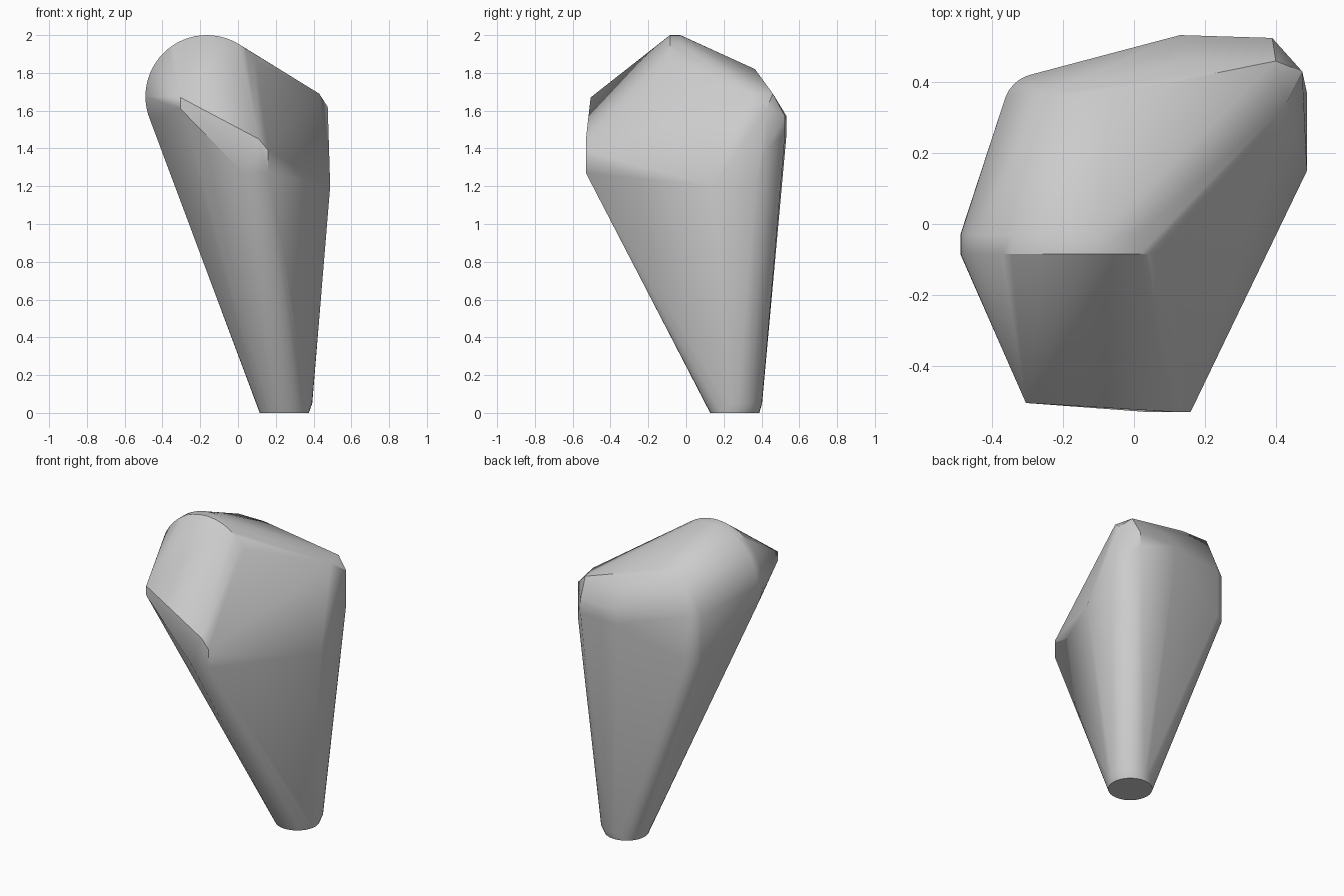
import bpy
import bmesh
from math import sin, cos, tau, radians

# Remove only the default object
default_cube = bpy.data.objects.get("Cube")
if default_cube:
    bpy.data.objects.remove(default_cube, do_unlink=True)

# Single plain grey
grey = bpy.data.materials.new("plain_grey")
grey.use_nodes = True
grey.diffuse_color = (0.6, 0.6, 0.6, 1)
shader = next(n for n in grey.node_tree.nodes if n.type == "BSDF_PRINCIPLED")
shader.inputs["Base Color"].default_value = (0.6, 0.6, 0.6, 1)
shader.inputs["Roughness"].default_value = 0.6


def flat_ring(x, y, z, radius, sides=32):
    """Horizontal circle of points."""
    return [(x + radius * cos(tau * i / sides), y + radius * sin(tau * i / sides), z)
            for i in range(sides)]


def upright_ring(x, y, z, radius, sides=64):
    """Circle of points facing the front."""
    return [(x + radius * cos(tau * i / sides), y, z + radius * sin(tau * i / sides))
            for i in range(sides)]


def wrapped_shell(name, points, material):
    """Convex skin stretched tightly around the given points."""
    bm = bmesh.new()
    for point in points:
        bm.verts.new(point)
    bmesh.ops.convex_hull(bm, input=bm.verts[:])
    loose = [v for v in bm.verts if not v.link_faces]
    bmesh.ops.delete(bm, geom=loose, context="VERTS")
    bmesh.ops.recalc_face_normals(bm, faces=bm.faces[:])
    mesh = bpy.data.meshes.new(name)
    bm.to_mesh(mesh)
    bm.free()
    mesh.materials.append(material)
    obj = bpy.data.objects.new(name, mesh)
    bpy.context.collection.objects.link(obj)
    return obj


# Round foot with a small chamfer
foot = flat_ring(0.245, 0.258, 0, 0.13) + flat_ring(0.258, 0.268, 0.05, 0.135)

# Rounded crown: a short drum facing the front
crown = upright_ring(-0.165, -0.085, 1.675, 0.325) + upright_ring(-0.165, -0.03, 1.675, 0.325)

# Rounded post at the back corner, and the ridge above it
back_post = flat_ring(-0.265, 0.32, 1.3, 0.105) + flat_ring(-0.265, 0.32, 1.6, 0.105)
back_ridge = [(-0.25, 0.365, 1.82), (-0.07, 0.365, 1.82), (0.17, 0.465, 1.68)]

# Blunt nose at the front
nose = [(-0.305, -0.505, 1.67), (-0.305, -0.505, 1.61), (0.03, -0.53, 1.27),
        (0.16, -0.53, 1.27), (0.16, -0.53, 1.39), (0.11, -0.53, 1.45)]

# Bevelled side shoulder and flat back
shoulder = [(0.43, 0.34, 1.69), (0.4, 0.46, 1.69), (0.475, 0.43, 1.62),
            (0.488, 0.15, 1.2), (0.488, 0.37, 1.2), (0.475, 0.43, 1.4)]
back = [(x, y, z) for x, y in ((0.13, 0.533), (0.39, 0.525)) for z in (1.48, 1.57)]

body = wrapped_shell("tapered_body",
                     foot + crown + back_post + back_ridge + nose + shoulder + back, grey)

# Smooth rounded areas, keep firm edges sharp
bpy.ops.object.select_all(action="DESELECT")
body.select_set(True)
bpy.context.view_layer.objects.active = body
bpy.ops.object.shade_smooth_by_angle(angle=radians(30))
